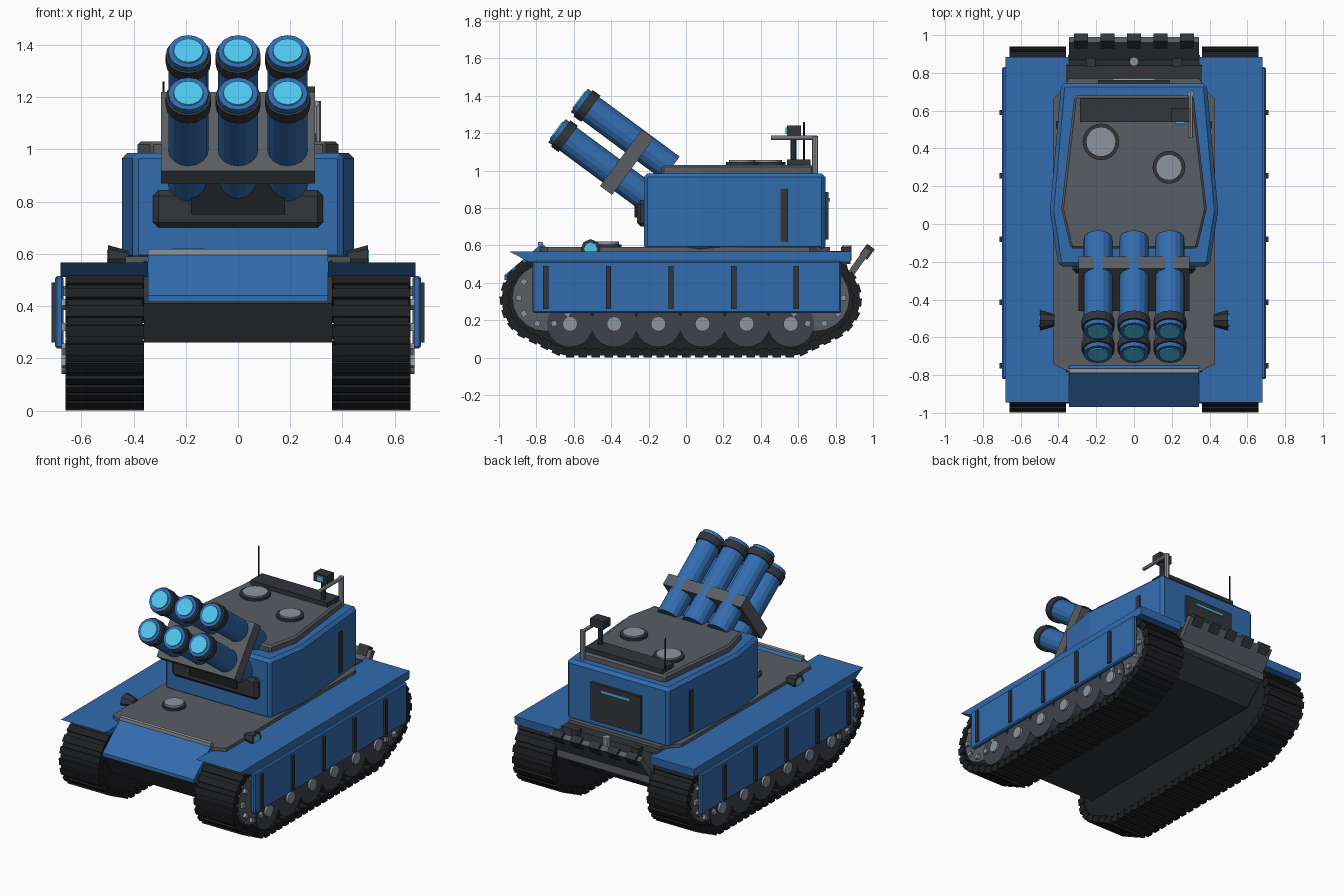
import bpy, bmesh, math
from mathutils import Vector, Matrix
from mathutils.geometry import convex_hull_2d

if "Cube" in bpy.data.objects:
    bpy.data.objects.remove(bpy.data.objects["Cube"])

COLORS = {
    "blue": (0.032, 0.15, 0.43), "dark": (0.032, 0.035, 0.042), "black": (0.013, 0.014, 0.016),
    "grey": (0.1, 0.11, 0.125), "slate": (0.05, 0.055, 0.07), "light": (0.27, 0.3, 0.34),
    "cyan": (0.08, 0.58, 0.87)}
MATS = {}
for key, c in COLORS.items():
    MATS[key] = bpy.data.materials.new(key)
    MATS[key].diffuse_color = (*c, 1)


def finish(name, bm, color, bevel=0):
    bmesh.ops.recalc_face_normals(bm, faces=bm.faces)
    me = bpy.data.meshes.new(name)
    bm.to_mesh(me)
    bm.free()
    ob = bpy.data.objects.new(name, me)
    bpy.context.collection.objects.link(ob)
    me.materials.append(MATS[color])
    if bevel:
        m = ob.modifiers.new("bevel", "BEVEL")
        m.width, m.segments = bevel, 1
    return ob


def box(name, x, y, z, color, bevel=0):
    """Box from (min, max) ranges."""
    bm = bmesh.new()
    mid = Vector(((x[0] + x[1]) / 2, (y[0] + y[1]) / 2, (z[0] + z[1]) / 2))
    size = (abs(x[1] - x[0]), abs(y[1] - y[0]), abs(z[1] - z[0]), 1)
    bmesh.ops.create_cube(bm, size=1, matrix=Matrix.Translation(mid) @ Matrix.Diagonal(size))
    return finish(name, bm, color, bevel)


def prism(name, pts, lo, hi, color, axis="x", bevel=0):
    """Extrude a (y, z) profile along x, or an (x, y) outline along z."""
    bm = bmesh.new()
    put = (lambda p, h: (h, *p)) if axis == "x" else (lambda p, h: (*p, h))
    a = [bm.verts.new(put(p, lo)) for p in pts]
    b = [bm.verts.new(put(p, hi)) for p in pts]
    bm.faces.new(a)
    bm.faces.new(b)
    for i in range(len(pts)):
        j = (i + 1) % len(pts)
        bm.faces.new((a[i], a[j], b[j], b[i]))
    return finish(name, bm, color, bevel)


def cyl(name, p, q, r, color, r2=None, sides=16, bevel=0):
    p, q = Vector(p), Vector(q)
    d = q - p
    bm = bmesh.new()
    mat = Matrix.Translation((p + q) / 2) @ d.to_track_quat("Z", "Y").to_matrix().to_4x4()
    bmesh.ops.create_cone(bm, cap_ends=True, segments=sides, radius1=r,
                          radius2=r if r2 is None else r2, depth=d.length, matrix=mat)
    return finish(name, bm, color, bevel)


def oriented_boxes(name, frames, size, color):
    """Many boxes in one object, each placed by a matrix."""
    bm = bmesh.new()
    for m in frames:
        bmesh.ops.create_cube(bm, size=1, matrix=m @ Matrix.Diagonal((*size, 1)))
    return finish(name, bm, color)


# Hull, glacis and deck
prism("lower_hull", [(-0.86, 0.26), (-0.95, 0.41), (-0.77, 0.58), (0.84, 0.57), (0.88, 0.42), (0.72, 0.26)],
      -0.36, 0.36, "dark")
prism("glacis_plate", [(-0.97, 0.44), (-0.97, 0.415), (-0.93, 0.415), (-0.74, 0.58), (-0.77, 0.61)],
      -0.345, 0.345, "blue")
box("glacis_rim", (-0.345, 0.345), (-0.79, -0.765), (0.595, 0.618), "light")
prism("deck", [(-0.43, -0.74), (-0.35, -0.78), (0.35, -0.78), (0.43, -0.74), (0.43, 0.66), (0.39, 0.70),
               (0.345, 0.77), (-0.345, 0.77), (-0.39, 0.70), (-0.43, 0.66)], 0.555, 0.59, "grey", "z")
cyl("driver_hatch_rim", (-0.19, -0.42, 0.585), (-0.19, -0.42, 0.605), 0.075, "dark")
cyl("driver_hatch", (-0.19, -0.42, 0.6), (-0.19, -0.42, 0.62), 0.062, "light")

# Rear flap with teeth
prism("rear_flap", [(0.86, 0.45), (0.89, 0.43), (0.99, 0.57), (0.96, 0.59)], -0.345, 0.345, "grey")
tilt = Matrix.Rotation(math.radians(-36), 4, "X")
oriented_boxes("rear_flap_teeth", [Matrix.Translation((0.14 * i, 0.968, 0.565)) @ tilt for i in range(-2, 3)],
               (0.075, 0.05, 0.07), "dark")
box("rear_beam", (-0.35, 0.35), (0.84, 0.895), (0.385, 0.435), "grey")
cyl("tow_pin", (0, 0.86, 0.52), (0, 0.86, 0.6), 0.025, "light", sides=8)
for s in (-1, 1):
    box(f"rear_bracket_{s}", (0.205 * s, 0.255 * s), (0.83, 0.88), (0.5, 0.59), "dark")

# Running gear, one set per side
circles = [(-0.76, 0.31, 0.21), (0.705, 0.31, 0.21), (-0.62, 0.18, 0.155), (0.56, 0.18, 0.155)]
ring = [Vector((cy + r * math.cos(a * math.pi / 16), cz + r * math.sin(a * math.pi / 16)))
        for cy, cz, r in circles for a in range(32)]
loop = [ring[i] for i in convex_hull_2d(ring)]
lengths = [(loop[(i + 1) % len(loop)] - loop[i]).length for i in range(len(loop))]
PADS = 62
pads = []
for k in range(PADS):
    t, i = sum(lengths) * k / PADS, 0
    while t > lengths[i]:
        t -= lengths[i]
        i += 1
    d = (loop[(i + 1) % len(loop)] - loop[i]).normalized()
    pads.append((loop[i] + d * t, math.atan2(d.y, d.x)))

for s, side in ((-1, "left"), (1, "right")):
    # Track band, filled core and pads
    bm = bmesh.new()
    a = [bm.verts.new((0.365 * s, *p)) for p in loop]
    b = [bm.verts.new((0.655 * s, *p)) for p in loop]
    for i in range(len(loop)):
        j = (i + 1) % len(loop)
        bm.faces.new((a[i], a[j], b[j], b[i]))
    band = finish(f"track_band_{side}", bm, "black")
    m = band.modifiers.new("thickness", "SOLIDIFY")
    m.thickness, m.offset = 0.03, 0
    c = Vector((-0.03, 0.27))
    prism(f"track_core_{side}", [c + (p - c) * 0.985 for p in loop], 0.375 * s, 0.61 * s, "black")
    oriented_boxes(f"track_pads_{side}",
                   [Matrix.Translation((0.51 * s, *p)) @ Matrix.Rotation(ang, 4, "X") for p, ang in pads],
                   (0.3, 0.045, 0.05), "black")
    # Road wheels
    for n in range(6):
        y = -0.62 + 0.236 * n
        cyl(f"road_wheel_{side}_{n}", (0.58 * s, y, 0.18), (0.66 * s, y, 0.18), 0.125, "slate", sides=20)
        cyl(f"wheel_hub_{side}_{n}", (0.65 * s, y, 0.18), (0.675 * s, y, 0.18), 0.04, "light")
    # End wheels with bolts
    for end, y in (("front", -0.75), ("rear", 0.695)):
        cyl(f"{end}_wheel_{side}", (0.58 * s, y, 0.32), (0.655 * s, y, 0.32), 0.18, "grey", sides=20)
        oriented_boxes(f"{end}_wheel_bolts_{side}",
                       [Matrix.Translation((0.66 * s, y, 0.32)) @ Matrix.Rotation(k * math.pi / 5, 4, "X")
                        @ Matrix.Translation((0, 0.145, 0)) for k in range(10)], (0.03, 0.03, 0.03), "light")
    # Fender, skirt and ribs
    prism(f"fender_{side}", [(-0.945, 0.567), (-0.84, 0.512), (0.88, 0.512), (0.885, 0.567)],
          0.345 * s, 0.68 * s, "blue")
    box(f"side_skirt_{side}", (0.668 * s, 0.7 * s), (-0.82, 0.83), (0.238, 0.515), "blue", 0.008)
    for n in range(5):
        y = -0.75 + 0.335 * n
        box(f"skirt_rib_{side}_{n}", (0.69 * s, 0.713 * s), (y - 0.014, y + 0.014), (0.26, 0.49), "dark")
    # Headlights
    cyl(f"headlight_{side}", (0.42 * s, -0.51, 0.58), (0.497 * s, -0.51, 0.58), 0.032, "dark", 0.053, 8)
    cyl(f"headlight_lens_{side}", (0.49 * s, -0.51, 0.58), (0.502 * s, -0.51, 0.58), 0.035, "cyan", sides=8)
    # Turret side rib
    box(f"turret_rib_{side}", (0.38 * s, 0.412 * s), (0.505, 0.545), (0.62, 0.9), "dark")

# Turret and roof
half = [(0.40, -0.225), (0.445, 0.07), (0.385, 0.745)]
prism("turret", half + [(-x, y) for x, y in reversed(half)], 0.575, 0.985, "blue", "z", 0.02)
half = [(0.335, -0.13), (0.385, 0.08), (0.315, 0.68)]
prism("turret_roof", half + [(-x, y) for x, y in reversed(half)], 0.97, 1.03, "grey", "z", 0.012)
box("turret_rear_panel", (-0.19, 0.19), (0.735, 0.763), (0.63, 0.885), "dark")
box("rear_light_strip", (-0.11, 0.11), (0.755, 0.77), (0.835, 0.852), "cyan")
box("roof_vent", (-0.285, 0.3), (0.54, 0.665), (1.02, 1.06), "dark")
for n, (x, y, r) in enumerate(((-0.175, 0.435, 0.097), (0.185, 0.3, 0.087))):
    cyl(f"cupola_rim_{n}", (x, y, 1.02), (x, y, 1.045), r, "dark", sides=20)
    cyl(f"cupola_hatch_{n}", (x, y, 1.04), (x, y, 1.055), r - 0.018, "light", sides=20)

# Periscope mast, sight and antenna
cyl("mast_post", (0.3, 0.69, 0.98), (0.3, 0.69, 1.185), 0.017, "light", sides=8)
cyl("mast_arm", (0.3, 0.7, 1.175), (0.3, 0.455, 1.175), 0.012, "light", sides=8)
cyl("sight_post", (0.245, 0.575, 1.05), (0.245, 0.575, 1.2), 0.016, "dark", sides=8)
box("sight_head", (0.195, 0.295), (0.54, 0.615), (1.185, 1.24), "dark")
box("sight_lens", (0.22, 0.27), (0.532, 0.545), (1.195, 1.23), "cyan")
cyl("antenna", (-0.285, 0.63, 1.05), (-0.285, 0.63, 1.26), 0.005, "black", sides=6)

# Launcher mount
box("mantlet", (-0.325, 0.325), (-0.262, -0.2), (0.7, 0.842), "dark", 0.02)
box("launcher_mount", (-0.18, 0.18), (-0.275, -0.2), (0.75, 0.87), "black")
ang = math.radians(36.5)
d = Vector((0, -math.cos(ang), math.sin(ang)))
oriented_boxes("launcher_bracket", [Matrix.Translation((0, -0.316, 1.044)) @ Matrix.Rotation(-ang, 4, "X")],
               (0.59, 0.08, 0.375), "grey")

# Launch tubes, two rows of three
for row, (y, z) in (("upper", (-0.57, 1.375)), ("lower", (-0.69, 1.213))):
    for n in (-1, 0, 1):
        tip = Vector((0.19 * n, y, z))
        tag = f"{row}_{n + 2}"
        cyl("launch_tube_" + tag, tip - d * 0.61, tip, 0.077, "blue")
        cyl("tube_collar_" + tag, tip - d * 0.075, tip - d * 0.025, 0.087, "dark")
        cyl("rocket_tip_" + tag, tip - d * 0.01, tip + d * 0.006, 0.06, "cyan", 0.056)

for m in bpy.data.materials:
    if m.users and not m.is_grease_pencil:
        m.use_nodes = True
        m.node_tree.nodes["Principled BSDF"].inputs["Base Color"].default_value = m.diffuse_color
